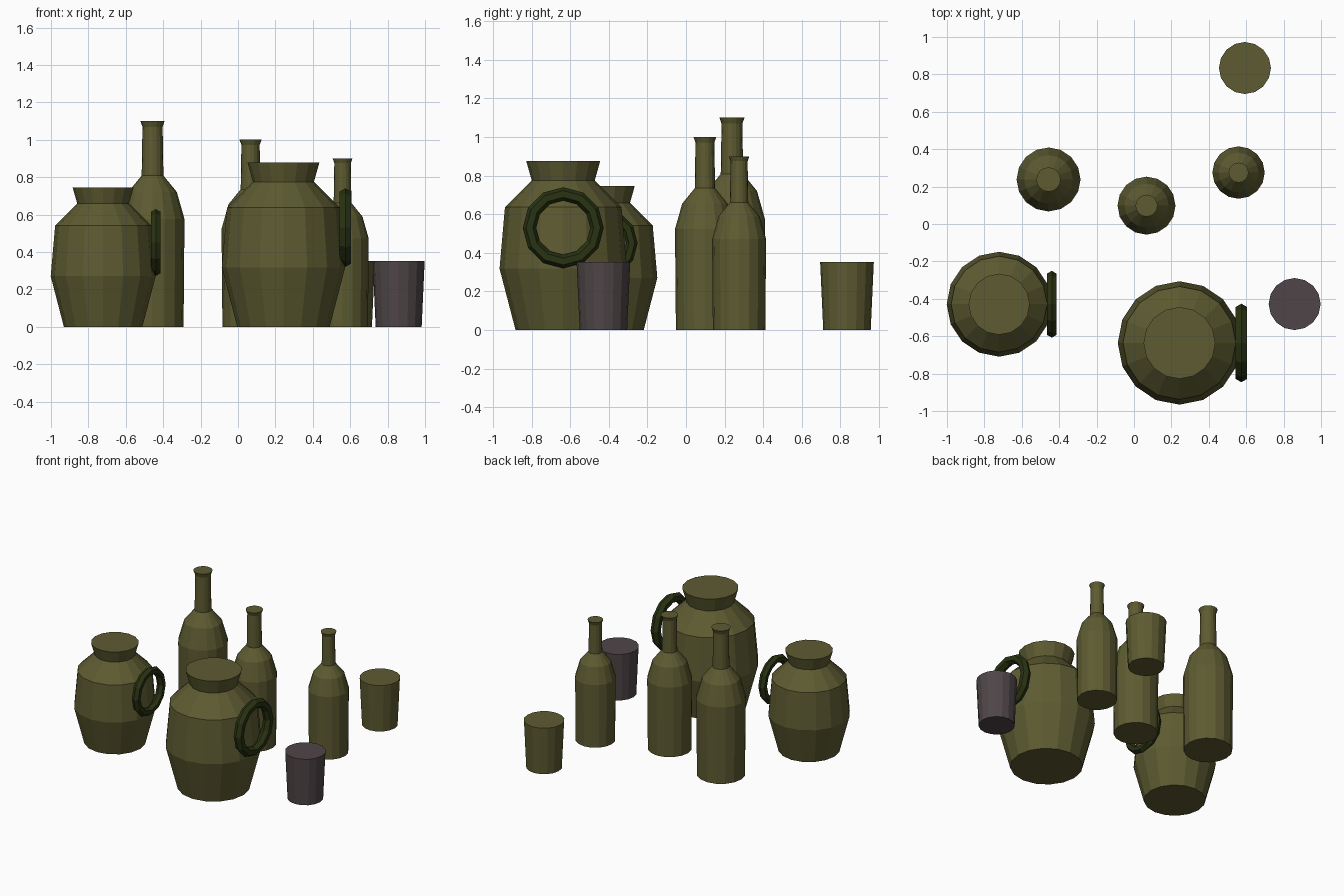
import bpy
import bmesh
from math import cos, sin, tau

cube = bpy.data.objects.get("Cube")
if cube:
    bpy.data.objects.remove(cube, do_unlink=True)

SIDES = 16


def material(name, rgb):
    mat = bpy.data.materials.new(name)
    mat.use_nodes = True
    color = (*rgb, 1)
    mat.diffuse_color = color
    bsdf = next(n for n in mat.node_tree.nodes if n.type == "BSDF_PRINCIPLED")
    bsdf.inputs["Base Color"].default_value = color
    return mat


olive = material("olive_green", (0.11, 0.105, 0.031))
dark_green = material("dark_green", (0.022, 0.032, 0.006))
mauve = material("mauve_grey", (0.078, 0.06, 0.064))


def add_object(name, bm, mat, location):
    bmesh.ops.recalc_face_normals(bm, faces=bm.faces[:])
    mesh = bpy.data.meshes.new(name)
    bm.to_mesh(mesh)
    bm.free()
    mesh.materials.append(mat)
    obj = bpy.data.objects.new(name, mesh)
    obj.location = location
    bpy.context.scene.collection.objects.link(obj)
    return obj


def bridge(bm, a, b):
    for i in range(len(a)):
        j = (i + 1) % len(a)
        bm.faces.new((a[i], a[j], b[j], b[i]))


def lathe(name, profile, mat, x, y, width=1, height=1):
    """Closed solid turned from (radius, z) points."""
    bm = bmesh.new()
    rings = [[bm.verts.new((r * width * cos(tau * i / SIDES),
                            r * width * sin(tau * i / SIDES), z * height))
              for i in range(SIDES)] for r, z in profile]
    for a, b in zip(rings, rings[1:]):
        bridge(bm, a, b)
    bm.faces.new(rings[0])
    bm.faces.new(rings[-1])
    return add_object(name, bm, mat, (x, y, 0))


def ring_handle(name, mat, location, major, minor, steps=12, sides=6):
    """Faceted ring standing in the YZ plane."""
    bm = bmesh.new()
    rings = []
    for s in range(steps):
        a = tau * s / steps
        ring = []
        for k in range(sides):
            t = tau * k / sides
            r = major + minor * cos(t)
            ring.append(bm.verts.new((minor * sin(t), r * cos(a), r * sin(a))))
        rings.append(ring)
    for s in range(steps):
        bridge(bm, rings[s], rings[(s + 1) % steps])
    return add_object(name, bm, mat, location)


# Jugs, each with a ring handle on its left
jug = [(0.247, 0), (0.33, 0.318), (0.302, 0.637), (0.163, 0.775), (0.192, 0.877)]
for name, x, y, size in (("large_jug", 0.243, -0.636, 1),
                         ("small_jug", -0.721, -0.429, 0.85)):
    lathe(name, jug, olive, x, y, size, size)
    ring_handle(name + "_handle", dark_green, (x + 0.331 * size, y, 0.53 * size),
                0.175 * size, 0.035 * size)

# Bottles share one profile, given as fractions of radius and height
bottle = [(0.97, 0), (1, 0.523), (0.76, 0.655), (0.34, 0.735),
          (0.315, 0.972), (0.38, 1)]
for name, x, y, radius, height in (("tall_bottle", -0.457, 0.238, 0.171, 1.1),
                                   ("middle_bottle", 0.067, 0.098, 0.155, 1.0),
                                   ("short_bottle", 0.559, 0.275, 0.14, 0.9)):
    lathe(name, bottle, olive, x, y, radius, height)

# Tapered cups
cup = [(0.123, 0), (0.139, 0.352)]
lathe("mauve_cup", cup, mauve, 0.859, -0.428)
lathe("green_cup", cup, olive, 0.593, 0.834)
